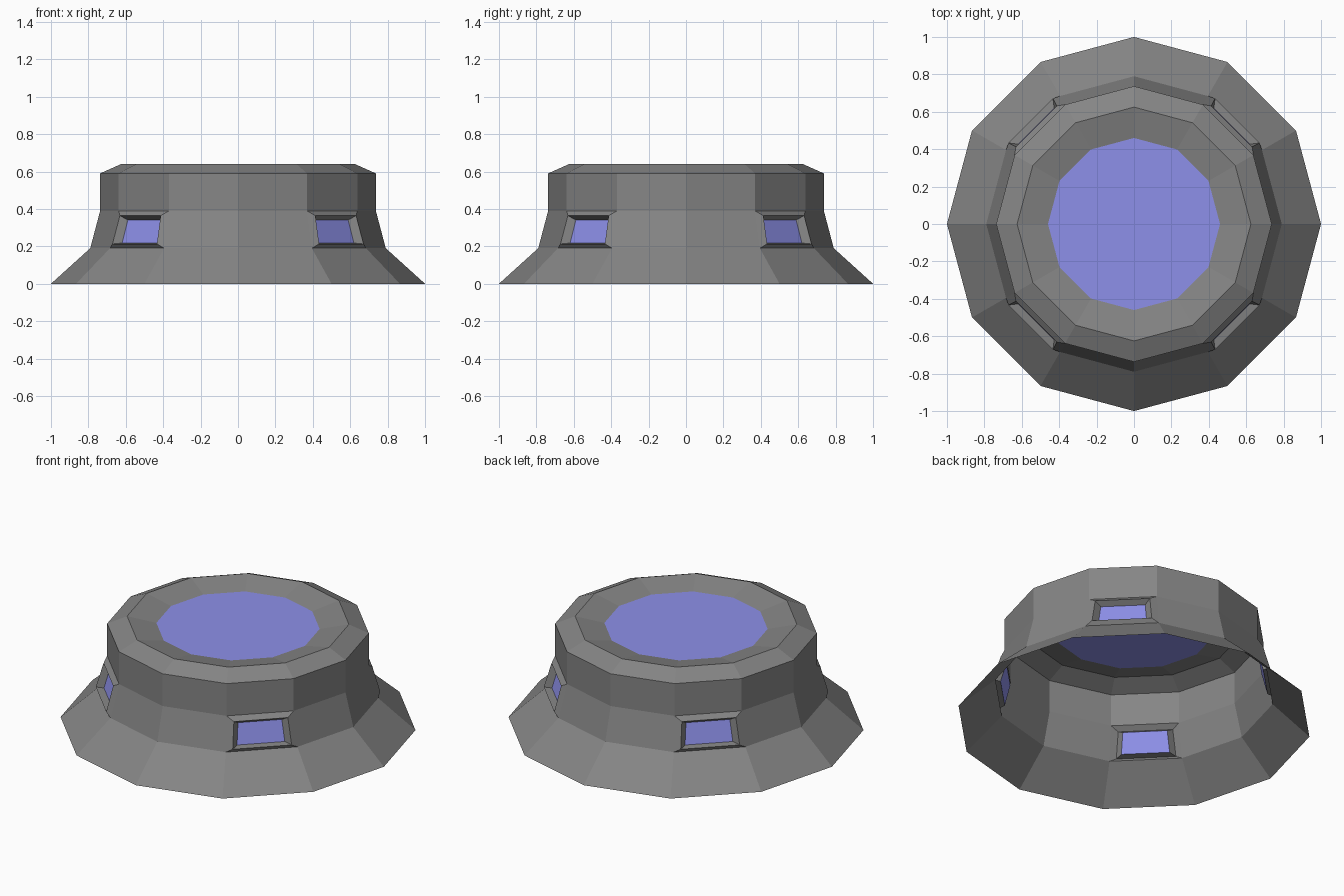
import bpy, bmesh
from math import cos, sin, pi
from mathutils import Vector

if "Cube" in bpy.data.objects:
    bpy.data.objects.remove(bpy.data.objects["Cube"])

SIDES = 12
WINDOW_SIDES = (1, 4, 7, 10)   # the four diagonal faces
PROFILE = [(1.0, 0), (0.79, 0.19), (0.737, 0.39), (0.737, 0.59), (0.625, 0.64), (0.46, 0.605)]
# Window loops: (distance, half width, height) at the bottom and top edge
FRAME = ((0.781, 0.168, 0.213), (0.739, 0.154, 0.364))
PANE = ((0.740, 0.136, 0.218), (0.708, 0.125, 0.341))


def material(name, color):
    mat = bpy.data.materials.new(name)
    mat.diffuse_color = (*color, 1)
    mat.use_nodes = True
    mat.node_tree.nodes["Principled BSDF"].inputs["Base Color"].default_value = mat.diffuse_color
    return mat


grey = material("dark_grey", (0.235, 0.235, 0.235))
blue = material("blue_glass", (0.27, 0.28, 0.82))


def finish(name, bm, mat):
    mesh = bpy.data.meshes.new(name)
    bm.to_mesh(mesh)
    bm.free()
    mesh.materials.append(mat)
    bpy.context.collection.objects.link(bpy.data.objects.new(name, mesh))


def ring(bm, r, z):
    return [bm.verts.new((r * cos(2 * pi * i / SIDES), r * sin(2 * pi * i / SIDES), z))
            for i in range(SIDES)]


def window_loop(bm, side, loop):
    a = 2 * pi * (side + 0.5) / SIDES
    out, tan = Vector((cos(a), sin(a), 0)), Vector((-sin(a), cos(a), 0))
    (d0, w0, z0), (d1, w1, z1) = loop
    corners = [(d0, -w0, z0), (d0, w0, z0), (d1, w1, z1), (d1, -w1, z1)]
    return [bm.verts.new(out * d + tan * t + Vector((0, 0, z))) for d, t, z in corners]


# Open shell with flared skirt, bevelled rim and protruding window frames
bm = bmesh.new()
rings = [ring(bm, r, z) for r, z in PROFILE]
for k in range(len(rings) - 1):
    lo, hi = rings[k], rings[k + 1]
    for i in range(SIDES):
        j = (i + 1) % SIDES
        quad = [lo[i], lo[j], hi[j], hi[i]]
        if k == 1 and i in WINDOW_SIDES:
            for loop in (FRAME, PANE):
                inner = window_loop(bm, i, loop)
                for n in range(4):
                    m = (n + 1) % 4
                    bm.faces.new([quad[n], quad[m], inner[m], inner[n]])
                quad = inner
        else:
            bm.faces.new(quad)
finish("tower_shell", bm, grey)

# Recessed window panes
for n, side in enumerate(WINDOW_SIDES):
    bm = bmesh.new()
    bm.faces.new(window_loop(bm, side, PANE))
    finish(f"window_pane_{n + 1}", bm, blue)

# Sunken roof skylight
bm = bmesh.new()
bm.faces.new(ring(bm, *PROFILE[-1]))
finish("roof_skylight", bm, blue)
